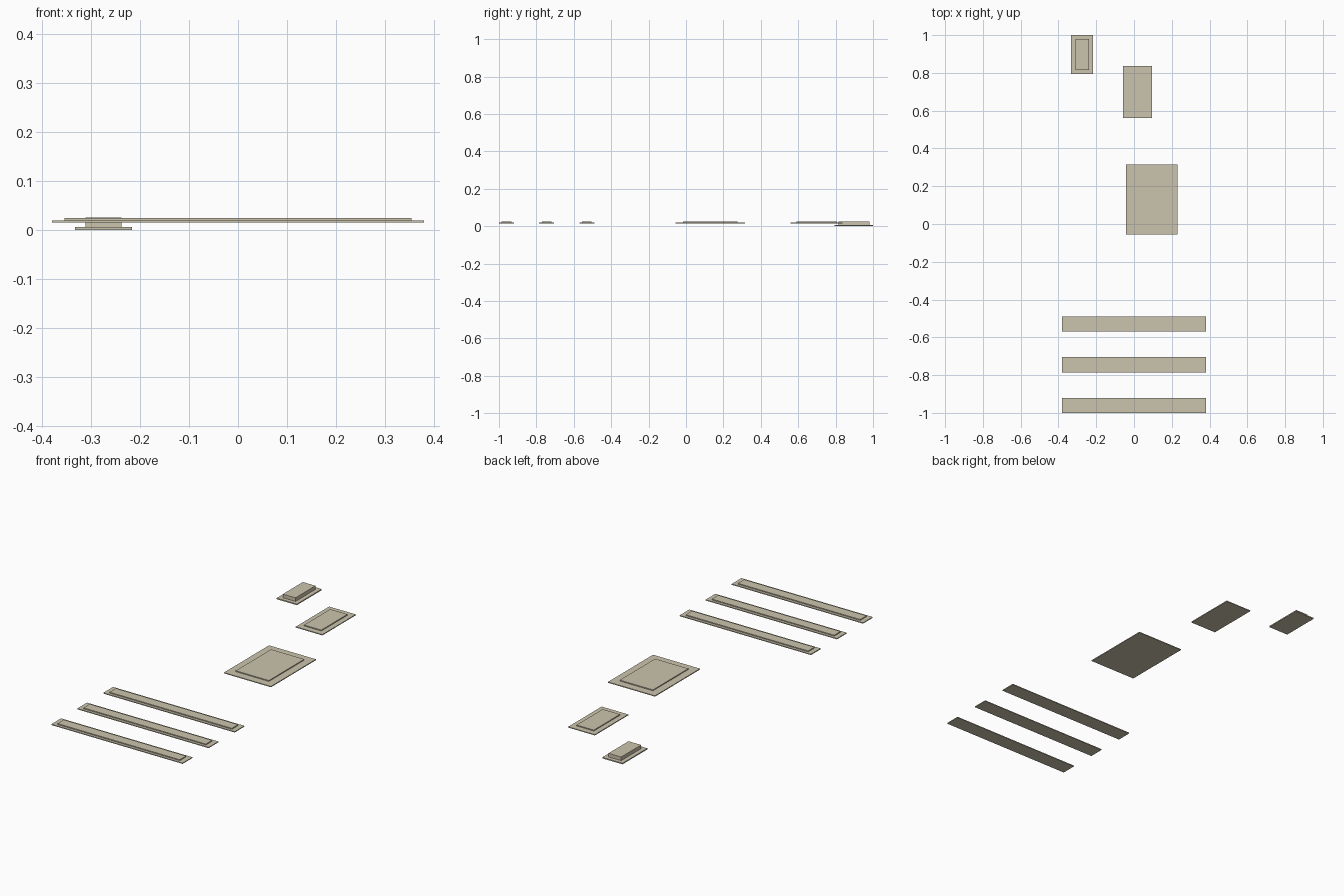
import bpy
import bmesh
from mathutils import Matrix, Vector

if "Cube" in bpy.data.objects:
    bpy.data.objects.remove(bpy.data.objects["Cube"])

beige = bpy.data.materials.new("warm beige")
beige.diffuse_color = (0.60, 0.55, 0.42, 1.0)
beige.use_nodes = True
beige.node_tree.nodes["Principled BSDF"].inputs["Base Color"].default_value = beige.diffuse_color


def stepped_plate(name, x0, x1, y0, y1, inset_x, inset_y, z0, z1, z2):
    """A flat base slab with a smaller raised slab on top."""
    bm = bmesh.new()
    layers = [(x0, x1, y0, y1, z0, z1),
              (x0 + inset_x, x1 - inset_x, y0 + inset_y, y1 - inset_y, z1, z2)]
    for ax, bx, ay, by, az, bz in layers:
        centre = Vector(((ax + bx) / 2, (ay + by) / 2, (az + bz) / 2))
        size = Matrix.Diagonal((bx - ax, by - ay, bz - az, 1))
        bmesh.ops.create_cube(bm, size=1, matrix=Matrix.Translation(centre) @ size)
    mesh = bpy.data.meshes.new(name)
    bm.to_mesh(mesh)
    bm.free()
    mesh.materials.append(beige)
    obj = bpy.data.objects.new(name, mesh)
    bpy.context.collection.objects.link(obj)
    return obj


LOW, MID, TOP = 0.015, 0.0195, 0.0245

# Three long strips at the front
for i, y in enumerate((-0.96, -0.745, -0.53)):
    stepped_plate(f"long_strip_{i + 1}", -0.38, 0.38, y - 0.04, y + 0.04,
                  0.026, 0.014, LOW, MID, TOP)

# Large and medium plates
stepped_plate("large_plate", -0.042, 0.23, -0.056, 0.316, 0.04, 0.04, LOW, MID, TOP)
stepped_plate("medium_plate", -0.058, 0.096, 0.56, 0.836, 0.027, 0.03, LOW, MID, TOP)

# Small thicker block at the back, resting on the ground
stepped_plate("small_block", -0.333, -0.216, 0.795, 1.0, 0.022, 0.02, 0.0, 0.006, 0.025)
